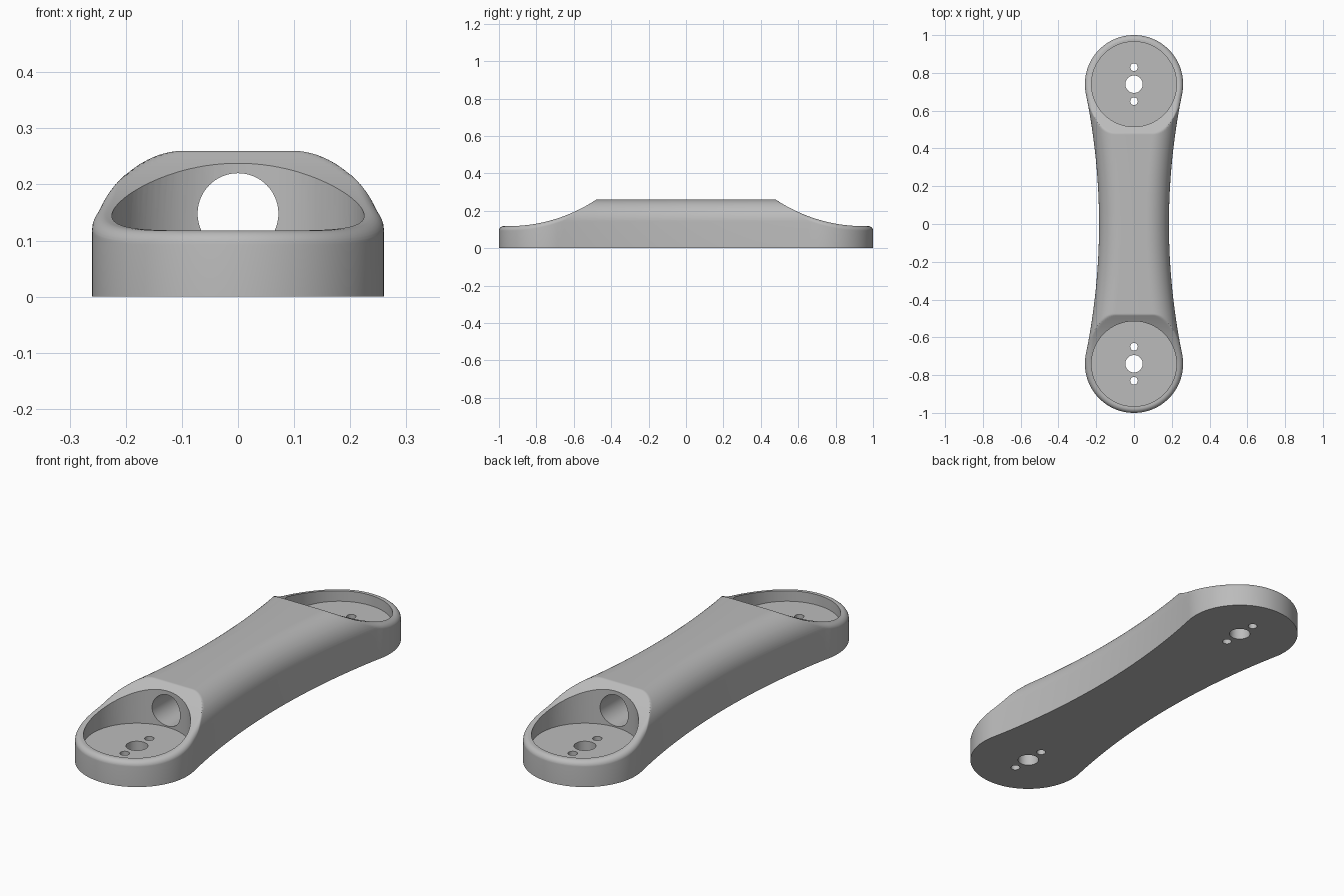
import bpy, bmesh
from math import sin, cos, pi, sqrt, atan2, radians
from mathutils import Vector

if "Cube" in bpy.data.objects:
    bpy.data.objects.remove(bpy.data.objects["Cube"])

END_Y, END_R = 0.74, 0.26        # round ends
WAIST = 0.185                    # half width in the middle
TOP, EDGE_R, RIM_R = 0.26, 0.12, 0.025
SCOOP_Y, SCOOP_Z, SCOOP_R = 0.95, 0.118, 0.85
POCKET_R, FLOOR = 0.225, 0.07

grey = bpy.data.materials.new("plain_grey")
grey.use_nodes = True
grey.diffuse_color = (0.5, 0.5, 0.5, 1)
grey.node_tree.nodes["Principled BSDF"].inputs["Base Color"].default_value = (0.5, 0.5, 0.5, 1)


def right_outline():
    """Points with outward normals, from the front tip to the back tip on +x."""
    side_r = (WAIST**2 + END_Y**2 - END_R**2) / (2 * (END_R - WAIST))
    centre_x = WAIST + side_r
    tilt = atan2(END_Y, centre_x)
    points = []
    for i in range(60):                              # front end
        a = -pi / 2 + (pi / 2 + tilt) * i / 60
        n = Vector((cos(a), sin(a)))
        points.append((Vector((0, -END_Y)) + n * END_R, n))
    for i in range(301):                             # hollow side
        a = tilt - 2 * tilt * i / 300
        n = Vector((cos(a), sin(a)))
        points.append((Vector((centre_x, 0)) - n * side_r, n))
    back = [(Vector((p.x, -p.y)), Vector((n.x, -n.y))) for p, n in points[:60]]
    return points + back[::-1]


def rounded(d, r):
    """Drop below the top at distance d inside an edge rounded by radius r."""
    return 0 if d >= r else r - sqrt(r * r - (r - d)**2)


def surface_height(d, y):
    run = min(SCOOP_R, max(0, SCOOP_Y - abs(y)))
    scoop = SCOOP_Z + SCOOP_R - sqrt(SCOOP_R**2 - run**2)
    return min(TOP - rounded(d, EDGE_R), scoop - rounded(d, RIM_R))


# Arm body: offset outlines stacked from the base up over the rounded top
half = right_outline()
loop = half + [(Vector((-p.x, p.y)), Vector((-n.x, n.y))) for p, n in half[-2:0:-1]]
count = len(loop)
insets = {round(r * (1 - cos(pi / 2 * i / k)), 5)
          for r, k in ((EDGE_R, 18), (RIM_R, 7)) for i in range(k + 1)}
bm = bmesh.new()
rings = [[bm.verts.new((p.x, p.y, 0)) for p, n in loop]]
for d in sorted(insets):
    spots = [p - n * d for p, n in loop]
    rings.append([bm.verts.new((q.x, q.y, surface_height(d, q.y))) for q in spots])
for low, high in zip(rings, rings[1:]):
    for i in range(count):
        j = (i + 1) % count
        bm.faces.new((low[i], low[j], high[j], high[i]))
for ring in (rings[0], rings[-1]):                   # strips across base and top
    for i in range(count // 2):
        corners = [ring[i], ring[i + 1], ring[count - i - 1], ring[-i]]
        bm.faces.new(list(dict.fromkeys(corners)))
bmesh.ops.recalc_face_normals(bm, faces=bm.faces)
mesh = bpy.data.meshes.new("link_arm")
bm.to_mesh(mesh)
bm.free()
arm = bpy.data.objects.new("link_arm", mesh)
bpy.context.collection.objects.link(arm)
mesh.materials.append(grey)


def drill(radius, depth, location, tilt=0):
    """Cut a round hole out of the arm."""
    bpy.ops.mesh.primitive_cylinder_add(vertices=96, radius=radius, depth=depth,
                                        location=location, rotation=(tilt, 0, 0))
    cutter = bpy.context.object
    cutter.hide_render = True
    cut = arm.modifiers.new("hole", "BOOLEAN")
    cut.operation, cut.solver, cut.object = "DIFFERENCE", "EXACT", cutter
    bpy.context.view_layer.objects.active = arm
    bpy.ops.object.modifier_apply(modifier=cut.name)
    bpy.data.objects.remove(cutter)


# Pockets, shaft holes and screw holes at both ends
for y in (-END_Y, END_Y):
    drill(POCKET_R, 0.5, (0, y, FLOOR + 0.25))
    drill(0.046, 0.4, (0, y, 0))
    for offset in (-0.09, 0.09):
        drill(0.02, 0.4, (0, y + offset, 0))

# Cable tunnel joining the pockets
drill(0.072, 1.2, (0, 0, 0.148), pi / 2)

bpy.ops.object.select_all(action="DESELECT")
arm.select_set(True)
bpy.context.view_layer.objects.active = arm
bpy.ops.object.shade_smooth_by_angle(angle=radians(35))
